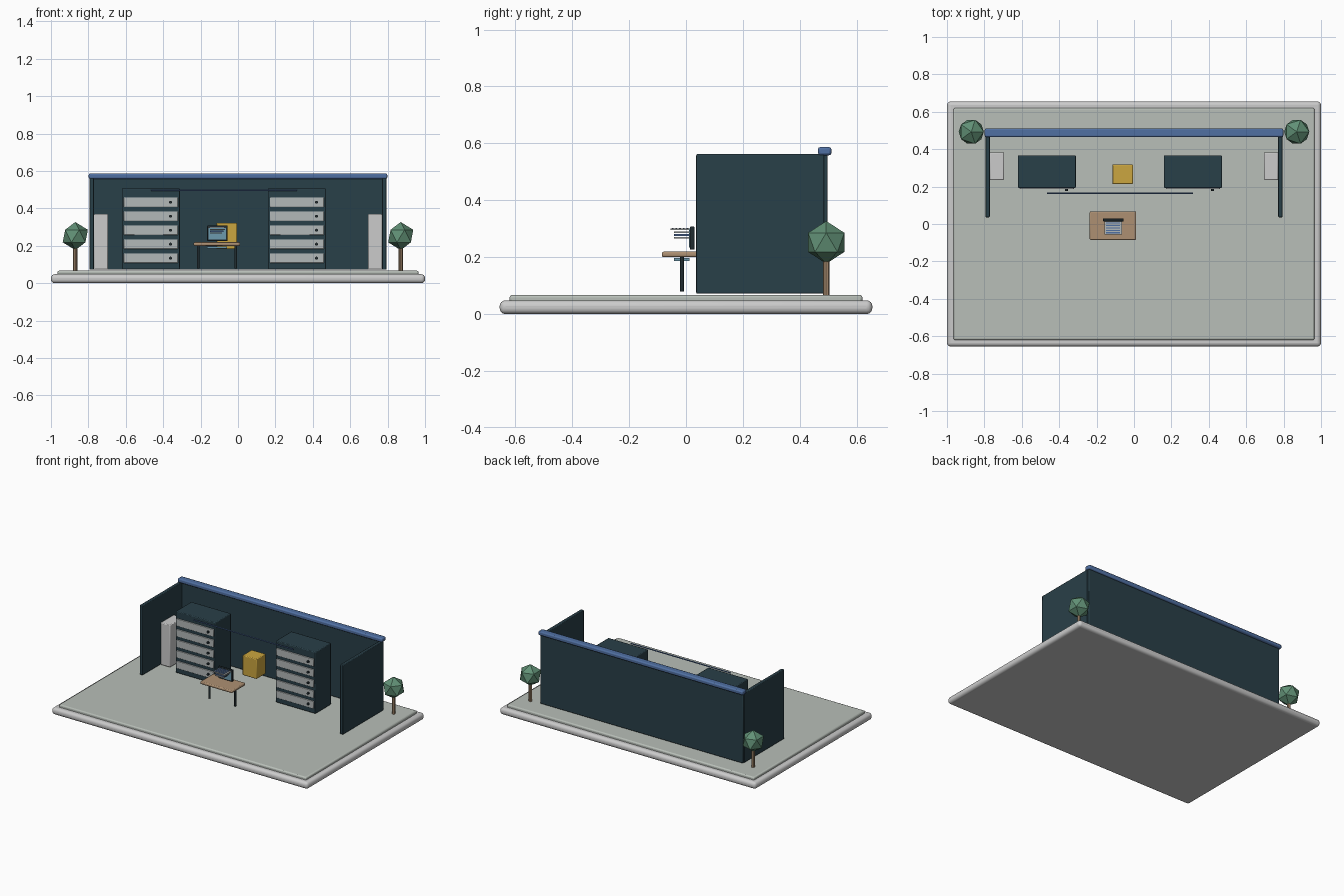
import bpy
from math import pi

if "Cube" in bpy.data.objects:
    bpy.data.objects.remove(bpy.data.objects["Cube"])


def material(name, r, g, b):
    m = bpy.data.materials.new(name)
    m.diffuse_color = (r, g, b, 1)
    m.use_nodes = True
    m.node_tree.nodes["Principled BSDF"].inputs["Base Color"].default_value = m.diffuse_color
    return m


NAVY = material("dark_teal", 0.022, 0.05, 0.065)
BLUE = material("blue", 0.08, 0.16, 0.36)
FLOOR = material("floor_grey", 0.48, 0.52, 0.48)
LIGHT = material("pale_grey", 0.45, 0.48, 0.48)
YELLOW = material("yellow", 0.6, 0.38, 0.05)
WOOD = material("wood", 0.42, 0.28, 0.17)
GREEN = material("leaf_green", 0.12, 0.28, 0.18)
BLACK = material("near_black", 0.015, 0.025, 0.03)
SCREEN = material("screen_blue", 0.15, 0.32, 0.42)


def finish(ob, name, mat):
    ob.name = name
    if mat:
        ob.data.materials.append(mat)
    return ob


def box(name, x, y, z, mat=None, bevel=0.0, segments=2):
    """Box from (min, max) ranges with optional rounded edges."""
    lo, hi = zip(x, y, z)
    bpy.ops.mesh.primitive_cube_add(
        size=1, location=[(a + b) / 2 for a, b in zip(lo, hi)])
    ob = bpy.context.object
    ob.scale = [b - a for a, b in zip(lo, hi)]
    bpy.ops.object.transform_apply(location=False, rotation=False, scale=True)
    if bevel:
        mod = ob.modifiers.new("rounded", "BEVEL")
        mod.width, mod.segments = bevel, segments
        bpy.ops.object.shade_smooth_by_angle()
    return finish(ob, name, mat)


def rod(name, radius, length, loc, mat, rot=(0, 0, 0), sides=12):
    bpy.ops.mesh.primitive_cylinder_add(
        vertices=sides, radius=radius, depth=length, location=loc, rotation=rot)
    bpy.ops.object.shade_smooth_by_angle()
    return finish(bpy.context.object, name, mat)


# stepped base
box("base", (-1, 1), (-0.655, 0.655), (0, 0.048), None, 0.02, 4)
box("floor", (-0.965, 0.965), (-0.62, 0.62), (0.04, 0.067), FLOOR, 0.008)

# walls and top rail
box("back_wall", (-0.79, 0.79), (0.474, 0.497), (0.072, 0.562), NAVY, 0.004)
box("top_rail", (-0.798, 0.798), (0.464, 0.511), (0.558, 0.587), BLUE, 0.008)

for s, side in ((-1, "left"), (1, "right")):
    def span(a, b):
        return sorted((s * a, s * b))
    box(side + "_wall", span(0.771, 0.794), (0.036, 0.485), (0.072, 0.562), NAVY, 0.004)
    box(side + "_cabinet", span(0.695, 0.77), (0.235, 0.383), (0.072, 0.37), None, 0.005)
    # faceted tree
    rod(side + "_tree_trunk", 0.011, 0.14, (s * 0.87, 0.493, 0.135), WOOD, sides=8)
    bpy.ops.mesh.primitive_ico_sphere_add(
        subdivisions=1, radius=0.075, location=(s * 0.87, 0.493, 0.252))
    finish(bpy.context.object, side + "_tree_crown", GREEN)

# equipment racks with five drawers each
for cx, side in ((-0.466, "left"), (0.315, "right")):
    box(side + "_rack", (cx - 0.155, cx + 0.155), (0.193, 0.367), (0.072, 0.507), NAVY, 0.005)
    for i in range(5):
        z = 0.134 + i * 0.0747
        box(f"{side}_drawer_{i}", (cx - 0.145, cx + 0.145), (0.186, 0.2),
            (z - 0.026, z + 0.026), LIGHT, 0.003)
        rod(f"{side}_indicator_{i}", 0.008, 0.014, (cx + 0.105, 0.183, z), BLACK,
            (pi / 2, 0, 0))

# cable between the racks
rod("cable", 0.004, 0.78, (-0.075, 0.165, 0.497), BLUE, (0, pi / 2, 0))

# raised yellow box
box("yellow_box", (-0.116, -0.005), (0.214, 0.318), (0.182, 0.322), YELLOW, 0.005)

# desk on two legs, with a tray under the top
box("desk_top", (-0.237, 0.012), (-0.085, 0.067), (0.2, 0.219), WOOD, 0.006)
for x in (-0.213, -0.012):
    rod("desk_leg", 0.007, 0.125, (x, -0.014, 0.142), BLACK)
box("desk_tray", (-0.165, -0.06), (-0.042, 0.012), (0.186, 0.197), SCREEN)

# monitor with slatted display strips reaching forward
box("monitor_frame", (-0.166, -0.055), (0.014, 0.03), (0.226, 0.308), BLACK, 0.004)
box("monitor_screen", (-0.157, -0.064), (0.011, 0.016), (0.234, 0.3), SCREEN)
box("display_plate", (-0.157, -0.064), (-0.055, 0.014), (0.295, 0.3), LIGHT)
for i in range(5):
    y = -0.047 + i * 0.013
    box("plate_strip", (-0.15, -0.075), (y - 0.003, y + 0.003), (0.299, 0.303), BLUE)
for i, mat in enumerate((LIGHT, BLUE, LIGHT)):
    z = 0.265 + i * 0.01
    box("display_strip", (-0.15, -0.085 + 0.008 * i), (-0.042, 0.014), (z, z + 0.006), mat)
